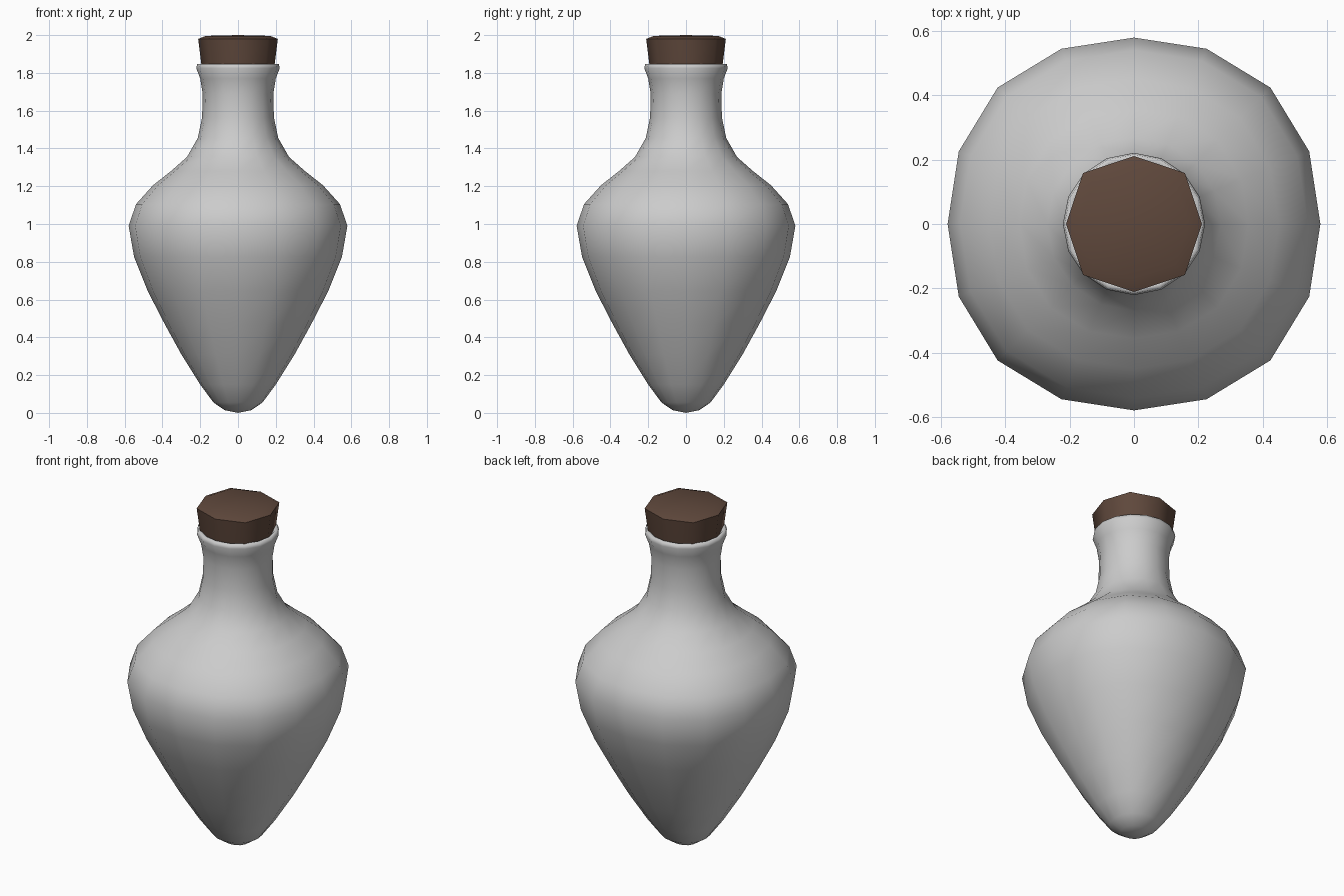
import bpy, bmesh
from math import cos, sin, pi

if "Cube" in bpy.data.objects:
    bpy.data.objects.remove(bpy.data.objects["Cube"])


def lathe(name, profile, sides, squareness, angle):
    """Spin (radius, z) points round z; squareness widens the diagonals a little."""
    bm = bmesh.new()
    rings = []
    for r, z in profile:
        if r == 0:
            rings.append([bm.verts.new((0, 0, z))])
            continue
        ring = []
        for i in range(sides):
            a = 2 * pi * i / sides
            k = r * (1 + squareness(z) * (1 - cos(4 * a)) / 2)
            ring.append(bm.verts.new((k * cos(a), k * sin(a), z)))
        rings.append(ring)
    for lo, hi in zip(rings, rings[1:]):
        for i in range(sides):
            j = (i + 1) % sides
            if len(lo) == 1:
                bm.faces.new((lo[0], hi[j], hi[i]))
            elif len(hi) == 1:
                bm.faces.new((lo[i], lo[j], hi[0]))
            else:
                bm.faces.new((lo[i], lo[j], hi[j], hi[i]))
    mesh = bpy.data.meshes.new(name)
    bm.to_mesh(mesh)
    bm.free()
    obj = bpy.data.objects.new(name, mesh)
    bpy.context.collection.objects.link(obj)
    bpy.ops.object.select_all(action='DESELECT')
    obj.select_set(True)
    bpy.context.view_layer.objects.active = obj
    bpy.ops.object.shade_smooth_by_angle(angle=angle)
    return obj


# Bottle: pointed belly, shoulder, flared neck and rolled lip
bottle_profile = [
    (0, 0), (0.07, 0.014), (0.13, 0.055), (0.20, 0.15), (0.30, 0.31),
    (0.388, 0.47), (0.478, 0.645), (0.55, 0.825), (0.579, 0.99),
    (0.54, 1.105), (0.45, 1.205), (0.355, 1.28), (0.27, 1.355),
    (0.213, 1.455), (0.19, 1.565), (0.187, 1.69), (0.20, 1.77),
    (0.221, 1.825), (0.216, 1.847), (0.20, 1.848), (0.185, 1.83), (0.175, 1.76),
]
lathe("bottle", bottle_profile, 16, lambda z: 0.035 if z < 1.3 else 0.0, pi)

# Cork: eight-sided tapered stopper with a slightly domed top
cork_profile = [(0, 1.76), (0.182, 1.76), (0.194, 1.845), (0.211, 1.98),
                (0.17, 1.996), (0, 2.0)]
cork = lathe("cork", cork_profile, 8, lambda z: 0.06, pi / 2.5)
mat = bpy.data.materials.new("cork_brown")
mat.diffuse_color = (0.115, 0.065, 0.045, 1)
mat.use_nodes = True
mat.node_tree.nodes["Principled BSDF"].inputs["Base Color"].default_value = mat.diffuse_color
cork.data.materials.append(mat)
